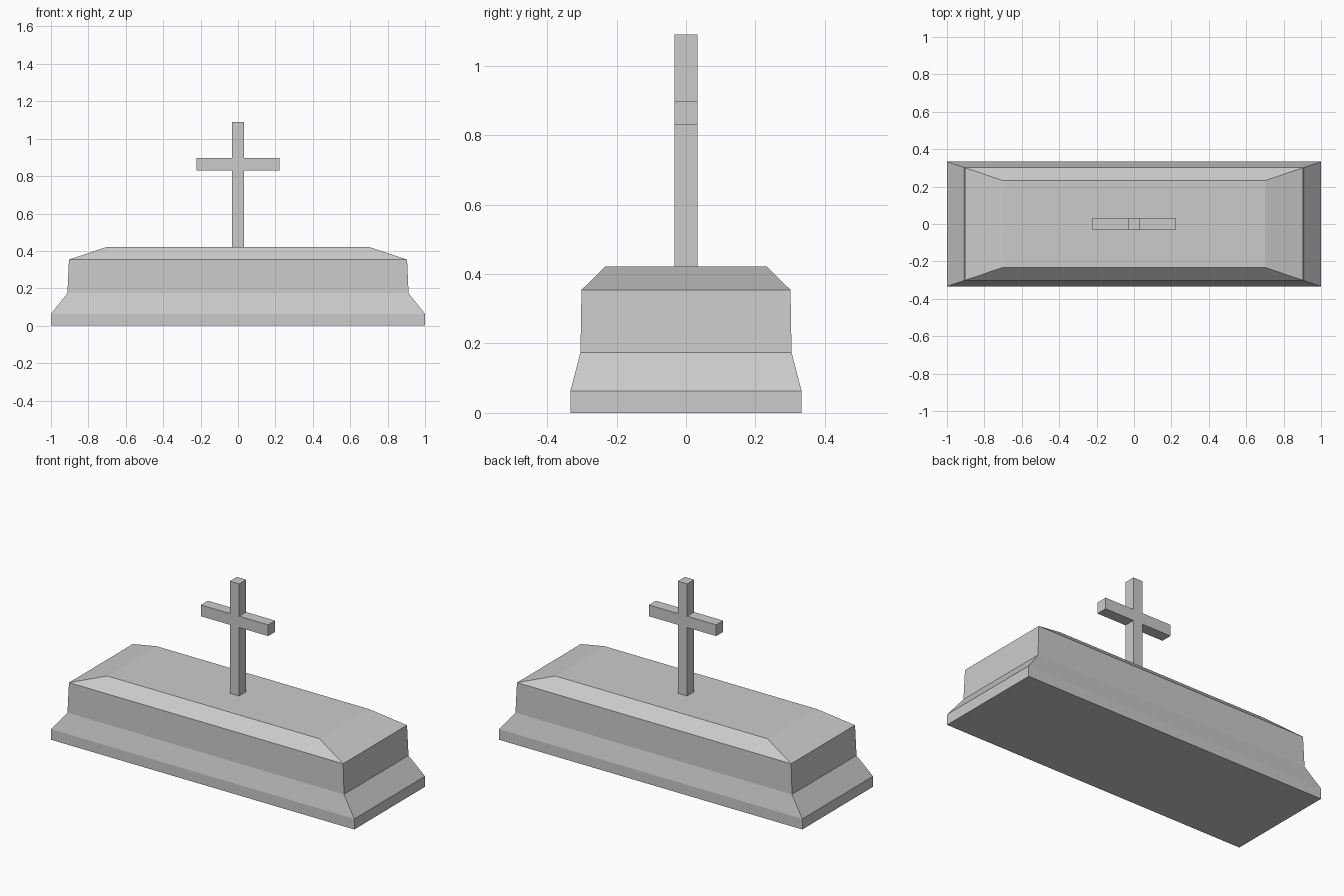
import bpy, bmesh

if "Cube" in bpy.data.objects:
    bpy.data.objects.remove(bpy.data.objects["Cube"])


def new_object(name, bm):
    bmesh.ops.recalc_face_normals(bm, faces=bm.faces)
    mesh = bpy.data.meshes.new(name)
    bm.to_mesh(mesh)
    bm.free()
    obj = bpy.data.objects.new(name, mesh)
    bpy.context.collection.objects.link(obj)
    return obj


def stacked_rectangles(name, levels):
    """Loft rectangular rings given as (half x, half y, z)."""
    bm = bmesh.new()
    rings = [[bm.verts.new((sx * hx, sy * hy, z))
              for sx, sy in ((-1, -1), (1, -1), (1, 1), (-1, 1))]
             for hx, hy, z in levels]
    for low, high in zip(rings, rings[1:]):
        for i in range(4):
            j = (i + 1) % 4
            bm.faces.new((low[i], low[j], high[j], high[i]))
    bm.faces.new(rings[0][::-1])
    bm.faces.new(rings[-1])
    return new_object(name, bm)


# Tomb: plinth, sloped foot, body and bevelled lid
stacked_rectangles("tomb_slab", [
    (1.0, 0.333, 0.0),
    (1.0, 0.333, 0.063),
    (0.912, 0.304, 0.174),
    (0.904, 0.301, 0.354),
    (0.70, 0.232, 0.422),
])

# Cross: plus-shaped outline extruded through its thickness
w, arm, depth = 0.031, 0.222, 0.033
base, arm_low, arm_high, top = 0.422, 0.83, 0.897, 1.09
half = [(w, base), (w, arm_low), (arm, arm_low),
        (arm, arm_high), (w, arm_high), (w, top)]
outline = half + [(-x, z) for x, z in reversed(half)]
bm = bmesh.new()
face = bm.faces.new([bm.verts.new((x, -depth, z)) for x, z in outline])
ext = bmesh.ops.extrude_face_region(bm, geom=[face])
moved = [v for v in ext["geom"] if isinstance(v, bmesh.types.BMVert)]
bmesh.ops.translate(bm, vec=(0, 2 * depth, 0), verts=moved)
new_object("cross", bm)
